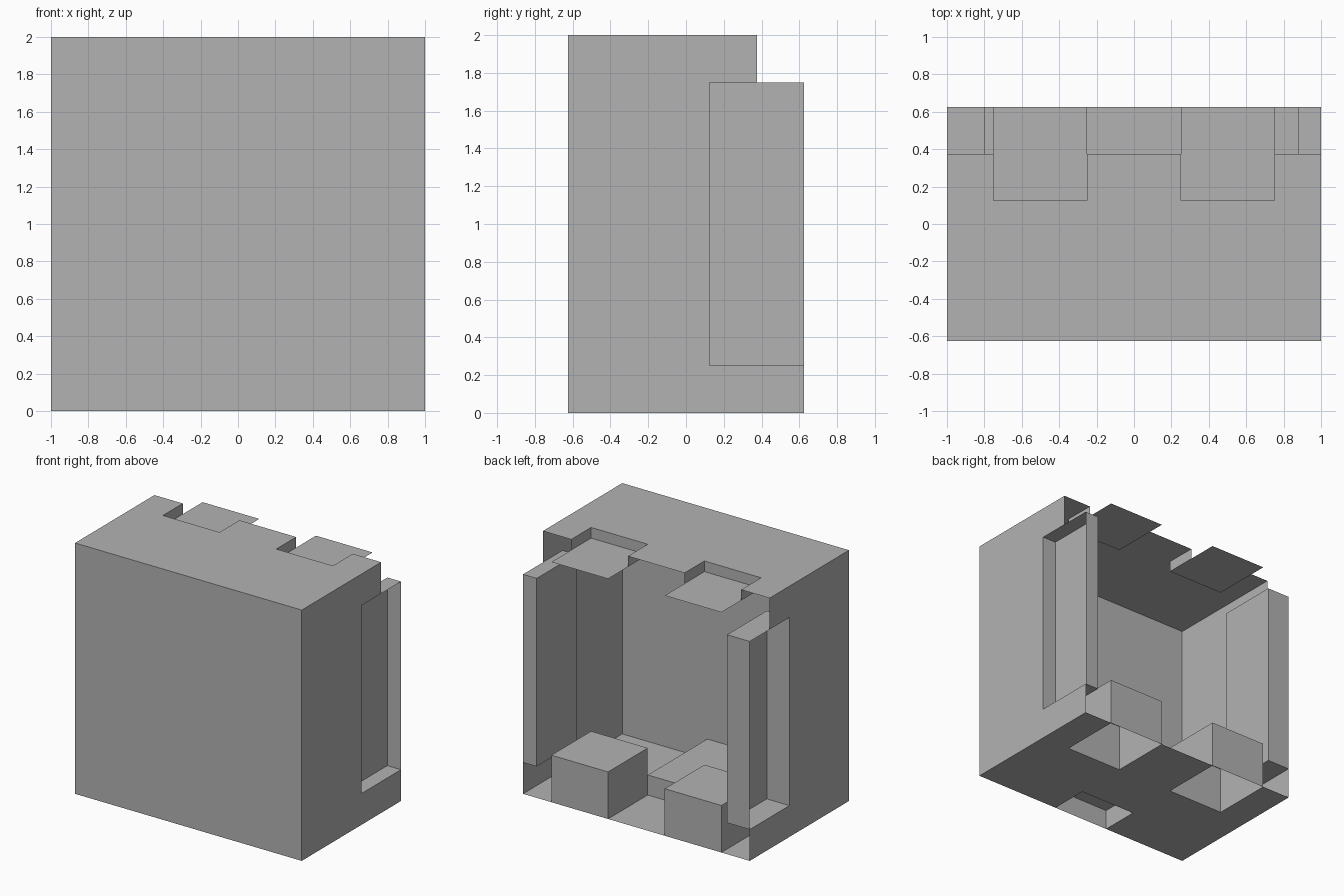
import bpy
import bmesh

cube = bpy.data.objects.get("Cube")
if cube:
    bpy.data.objects.remove(cube, do_unlink=True)

grey = bpy.data.materials.new("mid_grey")
grey.use_nodes = True
COLOUR = (0.45, 0.45, 0.45, 1)
grey.diffuse_color = COLOUR
grey.node_tree.nodes["Principled BSDF"].inputs["Base Color"].default_value = COLOUR


def make(name, polygons):
    """Build a thin sheet object from a list of outlines."""
    bm = bmesh.new()
    for outline in polygons:
        bm.faces.new([bm.verts.new(p) for p in outline])
    bmesh.ops.remove_doubles(bm, verts=bm.verts, dist=0.0001)
    bmesh.ops.recalc_face_normals(bm, faces=bm.faces)
    mesh = bpy.data.meshes.new(name)
    bm.to_mesh(mesh)
    bm.free()
    mesh.materials.append(grey)
    obj = bpy.data.objects.new(name, mesh)
    bpy.context.collection.objects.link(obj)


def box(x0, x1, y0, y1, z0, z1, skip=()):
    """Six box faces keyed by direction, without the skipped ones."""
    faces = {
        "-x": [(x0, y0, z0), (x0, y0, z1), (x0, y1, z1), (x0, y1, z0)],
        "+x": [(x1, y0, z0), (x1, y1, z0), (x1, y1, z1), (x1, y0, z1)],
        "-y": [(x0, y0, z0), (x1, y0, z0), (x1, y0, z1), (x0, y0, z1)],
        "+y": [(x0, y1, z0), (x0, y1, z1), (x1, y1, z1), (x1, y1, z0)],
        "-z": [(x0, y0, z0), (x0, y1, z0), (x1, y1, z0), (x1, y0, z0)],
        "+z": [(x0, y0, z1), (x1, y0, z1), (x1, y1, z1), (x0, y1, z1)],
    }
    return [f for key, f in faces.items() if key not in skip]


FRONT, BACK, INNER, ROOF_BACK = -0.625, 0.625, 0.125, 0.375
POCKET_Z = 1.915


def notched_edge(y):
    """Back edge with two notches, running from right to left."""
    row = [(1, y)]
    for a, b in ((0.75, 0.25), (-0.25, -0.75)):
        row += [(a, y), (a, INNER), (b, INNER), (b, y)]
    return row + [(-1, y)]


# Front wall
make("front_wall", [[(-1, FRONT, 0), (1, FRONT, 0), (1, FRONT, 2), (-1, FRONT, 2)]])

# Side walls with the post recess left open
side = [(FRONT, 0), (BACK, 0), (BACK, 0.25), (INNER, 0.25), (INNER, 1.75),
        (ROOF_BACK, 1.75), (ROOF_BACK, 2), (FRONT, 2)]
for name, x in (("left_wall", 1), ("right_wall", -1)):
    make(name, [[(x, y, z) for y, z in side]])

# Roof and floor sheets
make("roof", [[(x, y, 2) for x, y in [(-1, FRONT), (1, FRONT)] + notched_edge(ROOF_BACK)]])
floor_front = [(-1, FRONT), (-0.25, FRONT), (-0.25, -0.31), (0.25, -0.31),
               (0.25, FRONT), (1, FRONT)]
make("floor", [[(x, y, 0) for x, y in floor_front + notched_edge(BACK)]])

# Back posts, open on their outer sides
make("left_post", box(0.88, 1, INNER, BACK, 0.25, 1.75, skip=("+x",)))
make("right_post", box(-1, -0.8, INNER, BACK, 0.25, 1.75, skip=("-x",)))

# Low centre block
make("centre_block", box(-0.25, 0.25, FRONT, INNER, 0, 0.16, skip=("-y", "-z")))

# Paired foot blocks and roof pockets
for name, x0 in (("left", 0.25), ("right", -0.75)):
    x1 = x0 + 0.5
    make(name + "_foot_block", box(x0, x1, INNER, BACK, 0, 0.375, skip=("-z",)))
    make(name + "_pocket_walls",
         box(x0, x1, INNER, ROOF_BACK, POCKET_Z, 2, skip=("+y", "-z", "+z")))
    make(name + "_pocket_plate",
         [[(x0, INNER, POCKET_Z), (x1, INNER, POCKET_Z),
           (x1, BACK, POCKET_Z), (x0, BACK, POCKET_Z)]])
